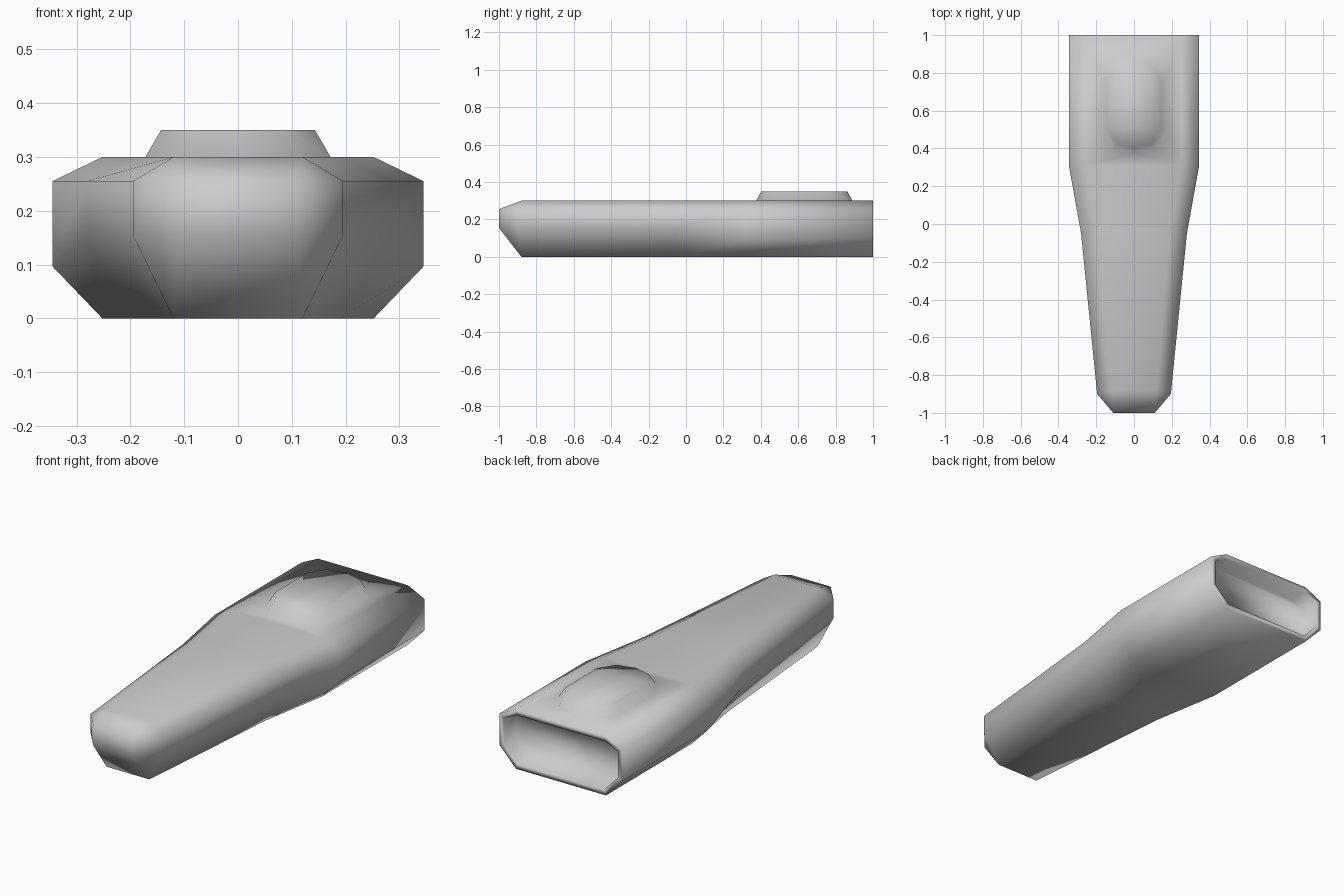
import bpy, bmesh

if "Cube" in bpy.data.objects:
    bpy.data.objects.remove(bpy.data.objects["Cube"])

bm = bmesh.new()


def ring(y, side, flat, low, high, bottom=0.0, top=0.3, flat_y=None):
    """Eight-sided hull section: side edge half width, flat half width, heights."""
    fy = y if flat_y is None else flat_y
    half = [(flat, fy, bottom), (side, y, low), (side, y, high), (flat, fy, top)]
    pts = half + [(-x, py, z) for x, py, z in reversed(half)]
    return [bm.verts.new(p) for p in pts]


def bridge(a, b, skip=()):
    n = len(a)
    for i in range(n):
        if i not in skip:
            j = (i + 1) % n
            bm.faces.new((a[i], a[j], b[j], b[i]))


# Hull sections from nose to stern; the nose section collapses to a small quad
rings = [
    ring(-1.0, 0.11, 0.11, 0.155, 0.255, 0.155, 0.255),
    ring(-0.9, 0.195, 0.12, 0.155, 0.255, flat_y=-0.88),
    ring(-0.05, 0.28, 0.19, 0.155, 0.255),
    ring(0.31, 0.345, 0.252, 0.097, 0.255),
    ring(1.0, 0.345, 0.252, 0.097, 0.255),
]
TOP = 3
for k in range(4):
    bridge(rings[k], rings[k + 1], skip=(TOP,) if k == 3 else ())
bm.faces.new(rings[0])
stern = bm.faces.new(rings[-1])

# Raised rounded hump, welded into the rear deck
CY = 0.6325


def hump_loop(sx, sy, z):
    quarter = [(0, 1), (0.64, 0.9), (1, 0.55)]
    right = quarter + [(x, -y) for x, y in reversed(quarter)]
    pts = right + [(-x, y) for x, y in reversed(right[1:-1])]
    return [bm.verts.new((x * sx, CY + y * sy, z)) for x, y in pts]


base = hump_loop(0.172, 0.2575, 0.3)
crown = hump_loop(0.143, 0.23, 0.35)
bridge(base, crown)
bm.faces.new(crown)
a, b = rings[3], rings[4]
outer = [a[3], a[4], b[4], b[3]]
edges = []
for loop in (outer, base):
    for i, v in enumerate(loop):
        w = loop[(i + 1) % len(loop)]
        edges.append(bm.edges.get((v, w)) or bm.edges.new((v, w)))
bmesh.ops.triangle_fill(bm, use_beauty=True, use_dissolve=False,
                        edges=edges, normal=(0, 0, 1))

# Recess in the stern
bmesh.ops.recalc_face_normals(bm, faces=bm.faces[:])
bmesh.ops.inset_region(bm, faces=[stern], thickness=0.028)
ext = bmesh.ops.extrude_discrete_faces(bm, faces=[stern])
bmesh.ops.translate(bm, verts=list(ext["faces"][0].verts), vec=(0, -0.1, 0))

bmesh.ops.remove_doubles(bm, verts=bm.verts[:], dist=0.0005)
bmesh.ops.recalc_face_normals(bm, faces=bm.faces[:])
for f in bm.faces:
    f.smooth = True

mesh = bpy.data.meshes.new("hull")
bm.to_mesh(mesh)
bm.free()
bpy.context.collection.objects.link(bpy.data.objects.new("hull", mesh))
